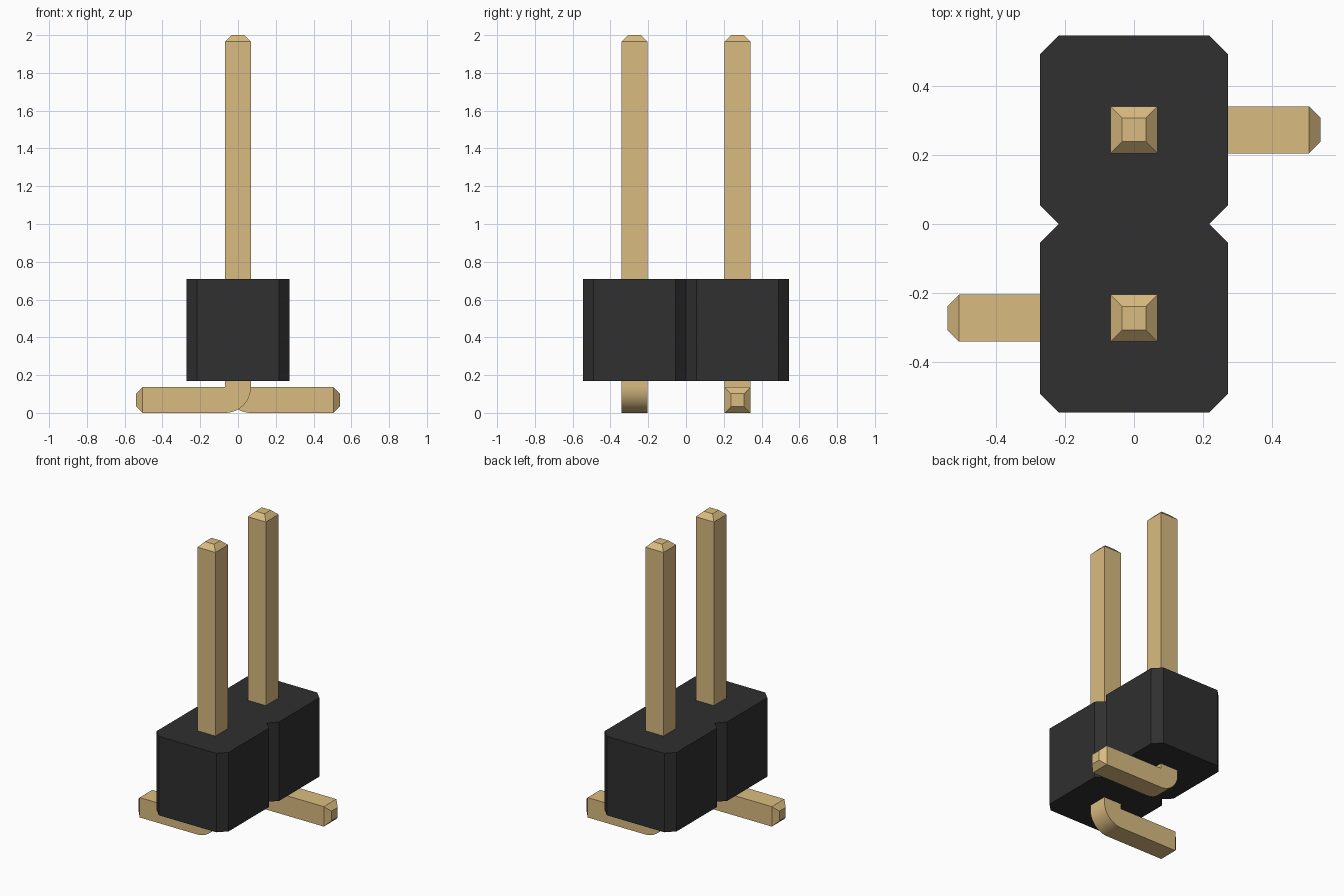
import bpy, bmesh, math
from mathutils import Vector

cube = bpy.data.objects.get("Cube")
if cube:
    bpy.data.objects.remove(cube, do_unlink=True)


def make_material(name, rgb):
    mat = bpy.data.materials.new(name)
    mat.use_nodes = True
    colour = (*rgb, 1.0)
    mat.diffuse_color = colour
    bsdf = next(n for n in mat.node_tree.nodes if n.type == 'BSDF_PRINCIPLED')
    bsdf.inputs["Base Color"].default_value = colour
    return mat


def make_object(name, bm, mat):
    bmesh.ops.recalc_face_normals(bm, faces=bm.faces[:])
    mesh = bpy.data.meshes.new(name)
    bm.to_mesh(mesh)
    bm.free()
    mesh.materials.append(mat)
    obj = bpy.data.objects.new(name, mesh)
    bpy.context.scene.collection.objects.link(obj)
    return obj


def prism(points, offset):
    """Closed outline extruded along an offset vector."""
    bm = bmesh.new()
    face = bm.faces.new([bm.verts.new(p) for p in points])
    ext = bmesh.ops.extrude_face_region(bm, geom=[face], use_keep_orig=True)
    verts = [v for v in ext["geom"] if isinstance(v, bmesh.types.BMVert)]
    bmesh.ops.translate(bm, verts=verts, vec=offset)
    bmesh.ops.recalc_face_normals(bm, faces=bm.faces[:])
    bm.normal_update()
    return bm


def taper(bm, face, length):
    """Chamfered tip: pull the end face out and halve it."""
    normal = face.normal.copy()
    tip = bmesh.ops.extrude_discrete_faces(bm, faces=[face])["faces"][0]
    centre = tip.calc_center_median()
    for v in tip.verts:
        v.co = centre + (v.co - centre) * 0.5 + normal * length


black = make_material("black plastic", (0.029, 0.029, 0.029))
gold = make_material("gold metal", (0.70, 0.50, 0.22))

PITCH = 0.545            # spacing between the two pins
HALF = PITCH / 2         # half width of the housing
CUT = 0.055              # housing corner chamfer
R = 0.068                # half thickness of a pin
TIP = 0.034              # length of the pin chamfer

# Housing: two chamfered squares joined at a notched waist
quarter = [(HALF - CUT, 0), (HALF, CUT), (HALF, PITCH - CUT), (HALF - CUT, PITCH)]
right_side = [(x, -y) for x, y in reversed(quarter[1:])] + quarter
outline = right_side + [(-x, -y) for x, y in right_side]
make_object("housing", prism([(x, y, 0.17) for x, y in outline], Vector((0, 0, 0.54))), black)


# Pins: L-shaped square wire with a rounded heel, foot pointing to -x
def make_pin(name, y, turn):
    bend = [(-R + 2 * R * math.cos(a), 2 * R - 2 * R * math.sin(a))
            for a in (math.pi / 2 * i / 12 for i in range(13))]
    profile = [(-0.54 + TIP, 0), (-0.54 + TIP, 2 * R), (-R, 2 * R),
               (-R, 2 - TIP), (R, 2 - TIP)] + bend
    bm = prism([(x, -R, z) for x, z in profile], Vector((0, 2 * R, 0)))
    # Only the curved heel is smooth
    for f in bm.faces:
        f.smooth = abs(f.normal.x) > 0.02 and abs(f.normal.z) > 0.02
    top = max(bm.faces, key=lambda f: f.calc_center_median().z)
    toe = min(bm.faces, key=lambda f: f.calc_center_median().x)
    taper(bm, top, TIP)
    taper(bm, toe, TIP)
    pin = make_object(name, bm, gold)
    pin.location.y = y
    pin.rotation_euler.z = turn


make_pin("front_pin", -HALF, 0)
make_pin("back_pin", HALF, math.pi)
